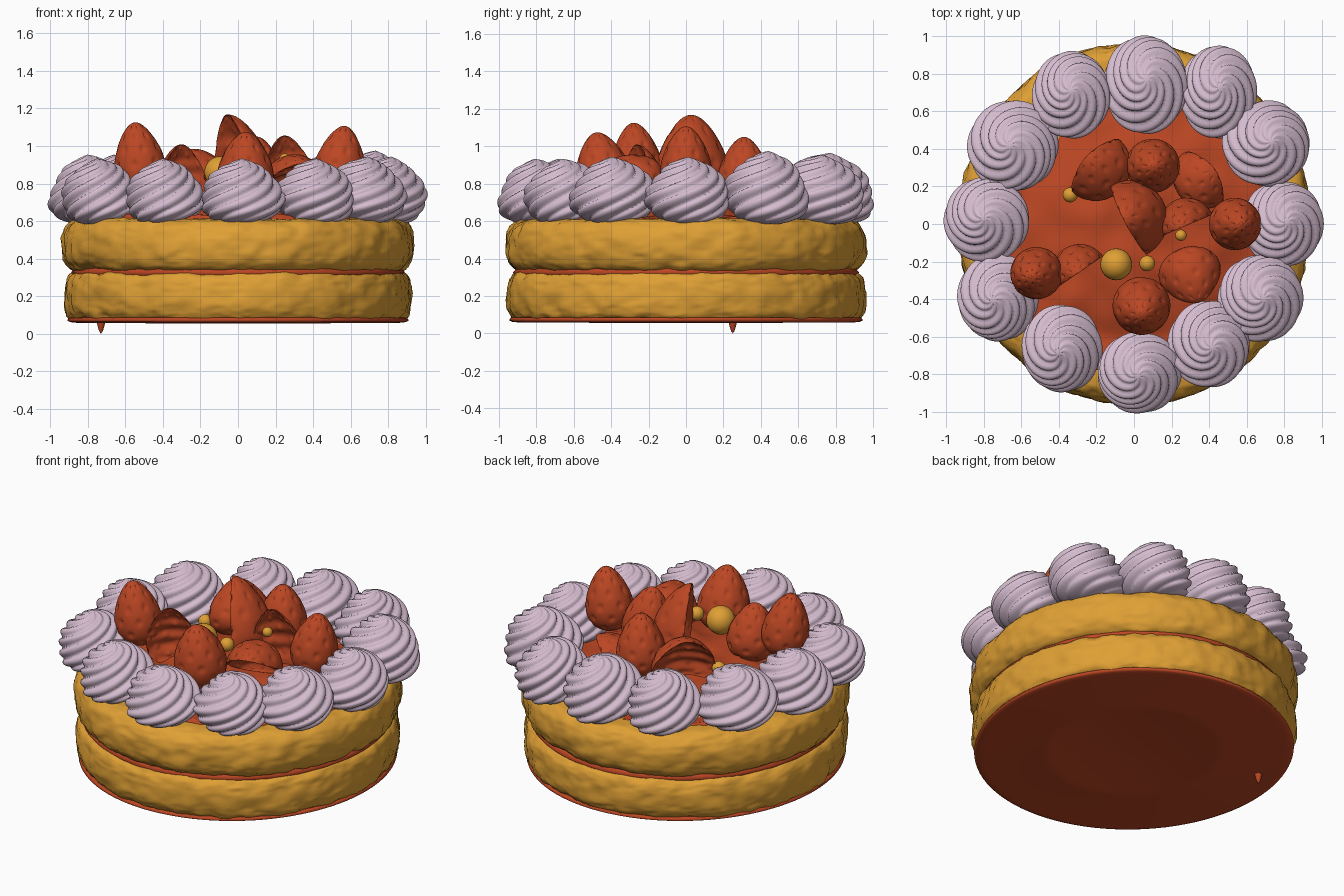
import bpy, bmesh, math, random
from mathutils import Vector, Matrix, Euler, noise

if "Cube" in bpy.data.objects:
    bpy.data.objects.remove(bpy.data.objects["Cube"])

random.seed(4)
TAU = 2 * math.pi


def material(name, rgb):
    m = bpy.data.materials.new(name)
    m.diffuse_color = (*rgb, 1)
    m.use_nodes = True
    m.node_tree.nodes["Principled BSDF"].inputs["Base Color"].default_value = m.diffuse_color
    return m


SPONGE = material("golden_sponge", (0.74, 0.35, 0.035))
CREAM = material("lilac_cream", (0.66, 0.50, 0.62))
RED = material("strawberry_red", (0.50, 0.062, 0.017))


def surface(name, rows, cols, func, mat, matrix=Matrix()):
    """Closed surface of revolution style grid: func(u, angle) -> point."""
    bm = bmesh.new()
    grid = [[bm.verts.new(func(i / rows, TAU * j / cols)) for j in range(cols)]
            for i in range(rows + 1)]
    for i in range(rows):
        for j in range(cols):
            k = (j + 1) % cols
            bm.faces.new((grid[i][j], grid[i][k], grid[i + 1][k], grid[i + 1][j]))
    bmesh.ops.remove_doubles(bm, verts=bm.verts, dist=1e-5)
    bmesh.ops.recalc_face_normals(bm, faces=bm.faces)
    for f in bm.faces:
        f.smooth = True
    mesh = bpy.data.meshes.new(name)
    bm.to_mesh(mesh)
    bm.free()
    mesh.materials.append(mat)
    ob = bpy.data.objects.new(name, mesh)
    ob.matrix_world = matrix
    bpy.context.collection.objects.link(ob)
    return ob


def lathe(name, pts, mat, cols=96, sx=1, sy=1):
    n = len(pts) - 1

    def f(u, a):
        r, z = pts[round(u * n)]
        return (r * sx * math.cos(a), r * sy * math.sin(a), z)
    return surface(name, n, cols, f, mat)


def sgn_pow(v, p):
    return math.copysign(abs(v) ** p, v)


# Sponge layers: rounded discs with a baked, bumpy crust
def sponge(name, zc, h, rx, ry, edge, pz, seed):
    def f(u, a):
        if u < 0.1 or u > 0.9:
            t = u / 0.1 if u < 0.1 else (1 - u) / 0.1
            rad, z = t * (1 - edge), (-h if u < 0.5 else h)
        else:
            ph = math.pi * ((u - 0.1) / 0.8 - 0.5)
            rad = 1 - edge + edge * max(0, math.cos(ph)) ** 0.65
            z = h * sgn_pow(math.sin(ph), pz)
        p = Vector((rad * math.cos(a), rad * math.sin(a), z))
        q = p + Vector((seed, seed, seed))
        d = (0.014 * noise.noise(q * 5) + 0.011 * noise.noise(q * 13)
             - 0.011 * abs(noise.noise(q * 24)))
        k = 1 + d * min(1, rad * 1.1)
        return (p.x * rx * k, p.y * ry * k, zc + z + d * 0.6 * rad * z / h)
    surface(name, 50, 220, f, SPONGE)


sponge("lower_sponge", 0.197, 0.130, 0.925, 0.96, 0.09, 0.75, 0)
sponge("upper_sponge", 0.470, 0.145, 0.940, 0.965, 0.15, 0.85, 9)

# Jam base with a shallow ring underneath, one drip, and the jam seam
lathe("jam_base", [(0, .062), (.46, .062), (.49, .055), (.53, .062), (.86, .058), (.895, .062),
                   (.91, .07), (.90, .085), (0, .09)], RED, sy=1.04)
lathe("jam_seam", [(0, .30), (.87, .30), (.89, .325), (.87, .35), (0, .35)], RED, sy=1.04)
surface("jam_drip", 8, 16, lambda u, a: (
    -0.73 + 0.026 * u ** 0.6 * (u < 1) * math.cos(a),
    0.25 + 0.026 * u ** 0.6 * (u < 1) * math.sin(a), 0.075 * u), RED)


# Jam topping: uneven mound inside the ring of cream
def topping(u, a):
    r = 0.80 * min(1, u * 1.1)
    q = Vector((r * math.cos(a), r * math.sin(a), 0))
    z = 0.625 + 0.10 * max(0, 1 - (r / 0.62) ** 2) + 0.025 * noise.noise(q * 6)
    if u > 0.95:
        z = 0.58
    return (q.x, q.y, z)


surface("jam_topping", 30, 96, topping, RED)


# Piped cream rosettes: ridged domes twisted into a swirl
def rosette(i, x, y, rx, ry, height):
    phase, ridges = random.uniform(0, TAU), 8

    def f(u, a):
        ph = math.pi * (u * 0.98 + 0.02)
        z = 0.5 - 0.5 * math.cos(ph)
        rad = max(0, math.sin(math.pi * u)) ** 0.72 * (1.12 - 0.42 * z ** 1.5)
        rad *= 0.97
        twist = TAU * 0.85 * u ** 1.3
        ridge = abs(math.sin(ridges / 2 * (a - twist) + phase)) ** 0.7 - 0.75
        wave = 0.05 * math.sin(a - 2.2 * twist + phase)
        k = rad * (1 + 0.14 * ridge + wave)
        tip = 0.06 * max(0, 1 - rad / 0.3)
        return (rx * k * math.cos(a), ry * k * math.sin(a),
                height * (z * (1 + 0.10 * ridge * (z > 0.3) * rad) + tip))
    lean = Vector((x, y, 0)).normalized() * 0.10
    m = Matrix.Translation((x, y, 0.585)) @ Euler((-lean.y, lean.x, 0)).to_matrix().to_4x4()
    surface("cream_rosette_%02d" % i, 44, 104, f, CREAM, m)


ROSETTES = [(.065, .735, .225, .265, .36), (.44, .70, .205, .25, .35), (.70, .42, .235, .23, .37),
            (.78, .01, .215, .23, .34), (.66, -.38, .225, .235, .34), (.40, -.63, .22, .23, .33),
            (.02, -.775, .225, .22, .33), (-.385, -.655, .215, .235, .33),
            (-.72, -.39, .215, .235, .33), (-.765, .03, .23, .23, .35),
            (-.63, .40, .24, .245, .35), (-.32, .68, .21, .235, .35)]
for i, args in enumerate(ROSETTES):
    rosette(i + 1, *args)


# Strawberries: pitted cones; a cut berry has its -y half scooped to a ribbed face
def strawberry(name, x, y, z0, R, H, rot=(0, 0, 0), cut=False):
    def f(u, a):
        z = 0.5 - 0.5 * math.cos(math.pi * u)
        r = R * abs(math.sin(math.pi * u)) * (1.25 - 0.6 * z)
        seeds = math.cos(7 * a + 26 * u) + math.cos(7 * a - 26 * u)
        full = max(1e-6, r)
        r -= min(r * 0.3, 0.012 * max(0, (seeds - 1.0)))
        px, py = r * math.cos(a), r * math.sin(a)
        if cut and py < 0:
            s = abs(py) / full
            rib = 0.05 * math.sin(26 * z) * s
            py = full * (0.45 * s * s + rib)
        return (px, py, H * z)
    m = Matrix.Translation((x, y, z0)) @ Euler(rot).to_matrix().to_4x4()
    surface(name, 46, 72, f, RED, m)


strawberry("berry_back", .10, .31, .66, .145, .39)
strawberry("berry_right", .52, 0, .72, .14, .39, (0, .13, 0))
strawberry("berry_left", -.50, -.25, .73, .14, .40, (.08, -.13, 0))
strawberry("berry_front", .04, -.41, .68, .155, .40, (.18, 0, 0))
strawberry("cut_berry_centre", -.01, .02, .66, .21, .51, (.08, -.06, -1.1), True)
strawberry("cut_berry_centre_right", .30, .0, .65, .15, .41, (0, -.15, .4), True)
strawberry("cut_berry_front_right", .27, -.17, .72, .17, .32, (.95, 0, .3), True)
strawberry("cut_berry_back_left", -.17, .28, .66, .19, .34, (.35, 0, -2.3), True)
strawberry("cut_berry_front_left", -.28, -.25, .65, .15, .36, (0, -.08, .6), True)
strawberry("cut_berry_back_right", .33, .22, .58, .17, .26, (.5, 0, 2.2), True)


# Golden crumbs among the berries
def crumb(name, x, y, z, r):
    surface(name, 14, 24, lambda u, a: (
        x + r * math.sin(math.pi * u) * math.cos(a),
        y + r * math.sin(math.pi * u) * math.sin(a),
        z - r * math.cos(math.pi * u)), SPONGE)


crumb("golden_crumb_large", -.095, -.215, .86, .085)
crumb("golden_crumb_front", .07, -.21, .86, .042)
crumb("golden_crumb_left", -.34, .155, .76, .04)
crumb("golden_crumb_right", .25, -.06, .93, .03)
